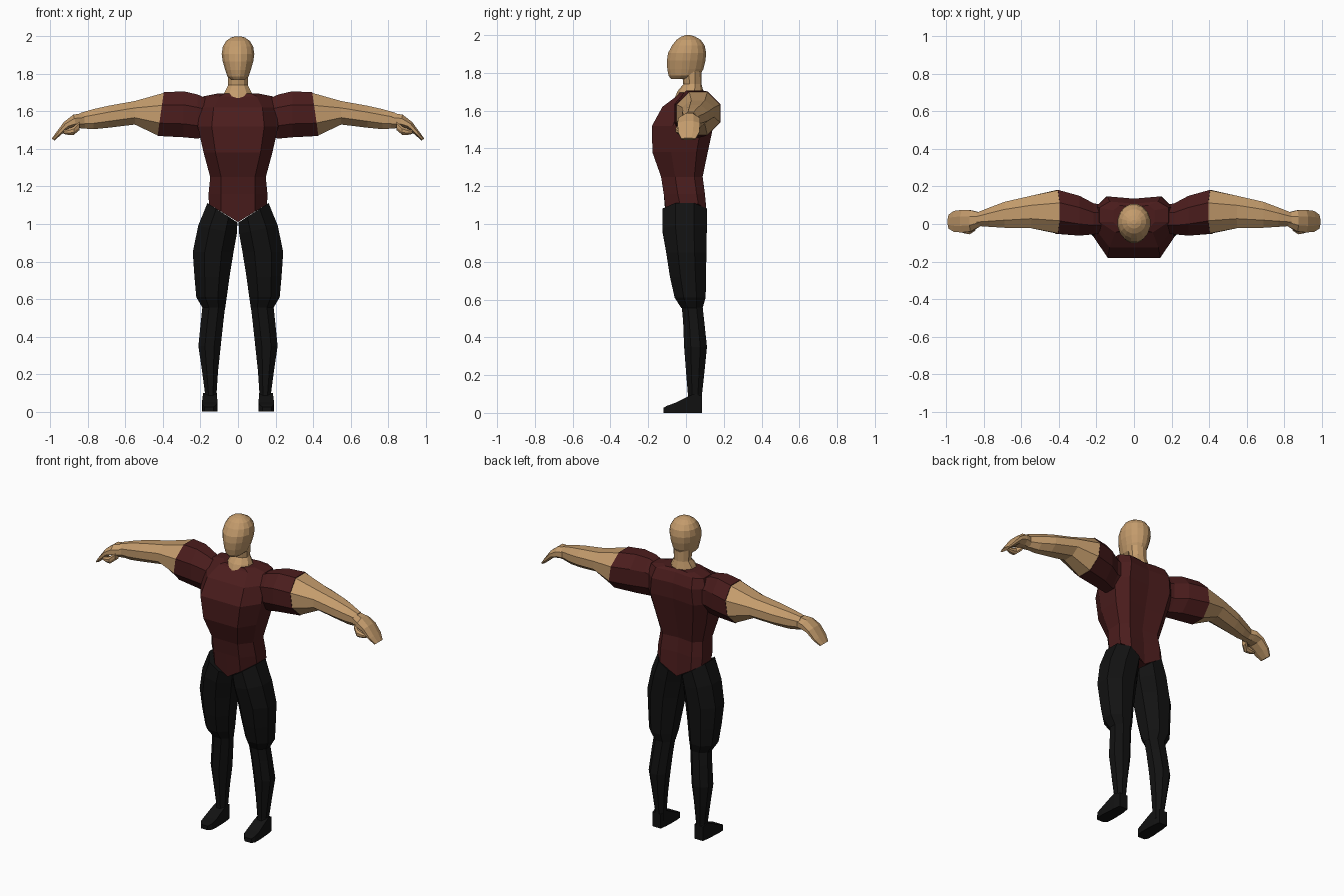
import bpy, bmesh
from math import sin, cos, pi
from mathutils import Vector


def material(name, rgb):
    m = bpy.data.materials.new(name)
    m.diffuse_color = (*rgb, 1)
    return m


SKIN = material("skin", (0.55, 0.33, 0.15))
SHIRT = material("shirt", (0.07, 0.012, 0.012))
BLACK = material("black", (0.006, 0.006, 0.006))


def loft(name, rings, mat, mirror=False):
    """Skin a list of equal-length point rings and cap both ends."""
    bm = bmesh.new()
    rows = [[bm.verts.new(p) for p in r] for r in rings]
    n = len(rows[0])
    for a, b in zip(rows, rows[1:]):
        for i in range(n):
            j = (i + 1) % n
            bm.faces.new((a[i], a[j], b[j], b[i]))
    bm.faces.new(rows[0][::-1])
    bm.faces.new(rows[-1])
    bmesh.ops.recalc_face_normals(bm, faces=bm.faces)
    me = bpy.data.meshes.new(name)
    bm.to_mesh(me)
    bm.free()
    me.materials.append(mat)
    ob = bpy.data.objects.new(name, me)
    bpy.context.collection.objects.link(ob)
    if mirror:
        mod = ob.modifiers.new("mirror", 'MIRROR')
        mod.use_mirror_merge = False
    return ob


def ring(c, u, v, n=8):
    """Regular polygon whose flat sides touch the box c +- u +- v."""
    c, u, v = Vector(c), Vector(u), Vector(v)
    k = 1 / cos(pi / n)
    angles = [(i + 0.5) * 2 * pi / n for i in range(n)]
    return [c + u * cos(a) * k + v * sin(a) * k for a in angles]


def z_ring(z, x0, x1, y0, y1, slope=0, n=8, yslope=0):
    hx, hy = (x1 - x0) / 2, (y1 - y0) / 2
    return ring(((x0 + x1) / 2, (y0 + y1) / 2, z),
                (hx, 0, slope * hx), (0, hy, yslope * hy), n)


def x_ring(x, y0, y1, z0, z1, tilt=0):
    hy, hz = (y1 - y0) / 2, (z1 - z0) / 2
    return ring((x, (y0 + y1) / 2, (z0 + z1) / 2),
                (0, hy, 0), (hz * sin(tilt), 0, hz * cos(tilt)))


# Head: half width, front, back at each height
head = [(1.768, .036, -.080, .03, 0), (1.785, .056, -.092, .072, 0),
        (1.82, .068, -.099, .092, 0), (1.865, .081, -.101, .103, 0),
        (1.905, .087, -.095, .107, 0), (1.945, .081, -.074, .099, 0),
        (1.975, .063, -.050, .078, 0), (1.993, .038, -.023, .046, 0),
        (2.0, .014, 0, .022, 0)]
loft("head", [z_ring(z, -w, w, f, b, s, 16) for z, w, f, b, s in head], SKIN)

# Neck
loft("neck", [z_ring(1.67, -.085, .085, -.055, .095, n=10),
              z_ring(1.705, -.07, .07, -.04, .088, n=10),
              z_ring(1.74, -.052, .052, -.012, .08, n=10),
              z_ring(1.81, -.055, .055, -.02, .08, n=10)], SKIN)


# Torso: angular cross-section with flat chest and a V-shaped hem
def torso_ring(z, w, wf, yf, yb, vee=0):
    d = yb - yf
    half = [(0, yf), (wf, yf), (w, yf + d * .34), (w, yf + d * .8),
            (w * .7, yb), (0, yb - .012)]
    full = half + [(-x, y) for x, y in half[-2:0:-1]]
    return [(x, y, z + vee * abs(x)) for x, y in full]


loft("shirt_body", [
    torso_ring(1.01, .155, .09, -.105, .108, .62),
    torso_ring(1.16, .157, .09, -.118, .10),
    torso_ring(1.25, .148, .09, -.132, .088),
    torso_ring(1.38, .183, .12, -.178, .115),
    torso_ring(1.52, .215, .14, -.180, .145),
    torso_ring(1.62, .202, .13, -.125, .147),
    torso_ring(1.68, .185, .10, -.045, .12),
    torso_ring(1.695, .11, .07, -.035, .10)], SHIRT)

# Sleeves and bare arms
loft("sleeve", [x_ring(.15, -.045, .10, 1.47, 1.66),
                x_ring(.215, -.055, .11, 1.455, 1.69),
                x_ring(.29, -.062, .15, 1.462, 1.707),
                x_ring(.412, -.052, .182, 1.468, 1.703, -.14)], SHIRT, True)
loft("arm", [x_ring(.41, -.05, .18, 1.47, 1.70, -.14),
             x_ring(.55, -.022, .15, 1.53, 1.655),
             x_ring(.69, -.02, .118, 1.513, 1.63),
             x_ring(.77, -.015, .088, 1.505, 1.612),
             x_ring(.84, -.01, .06, 1.51, 1.592)], SKIN, True)


# Hand with fingers curling down, plus thumb
def hand_ring(x, z, th, y0, y1, tilt):
    return x_ring(x, y0, y1, z - th, z + th, tilt)


loft("hand", [hand_ring(.815, 1.55, .042, -.01, .06, 0),
              hand_ring(.868, 1.548, .036, -.04, .073, .25),
              hand_ring(.912, 1.528, .022, -.045, .075, .75),
              hand_ring(.955, 1.483, .014, -.042, .07, .95),
              hand_ring(.985, 1.45, .009, -.025, .05, 1.0)], SKIN, True)
loft("thumb", [x_ring(.845, -.035, .01, 1.50, 1.55),
               x_ring(.875, -.055, -.015, 1.475, 1.52),
               x_ring(.905, -.05, -.015, 1.475, 1.507),
               x_ring(.93, -.04, -.018, 1.48, 1.498)], SKIN, True)

# Trousers: baggy thigh over a narrower shin
loft("thigh", [z_ring(1.06, .003, .163, -.125, .11, .65),
               z_ring(.97, .006, .212, -.125, .11, .2),
               z_ring(.85, .024, .241, -.105, .108),
               z_ring(.72, .045, .232, -.085, .106),
               z_ring(.61, .060, .222, -.06, .104),
               z_ring(.555, .068, .19, -.025, .088)], BLACK, True)
loft("shin", [z_ring(.59, .065, .186, -.025, .085),
              z_ring(.48, .078, .198, -.015, .097),
              z_ring(.35, .092, .211, -.01, .111),
              z_ring(.22, .106, .192, 0, .098),
              z_ring(.10, .114, .176, .01, .085),
              z_ring(.04, .114, .18, .01, .085)], BLACK, True)


# Shoes: boxy wedge sections from heel to toe
def shoe_ring(y, x0, x1, h):
    return ring(((x0 + x1) / 2, y, h / 2), ((x1 - x0) / 2, 0, 0), (0, 0, h / 2), 4)


loft("shoe", [shoe_ring(.085, .12, .178, .09), shoe_ring(.04, .113, .185, .10),
              shoe_ring(0, .111, .188, .082), shoe_ring(-.06, .11, .192, .052),
              shoe_ring(-.10, .114, .19, .038), shoe_ring(-.12, .13, .178, .026)],
     BLACK, True)
